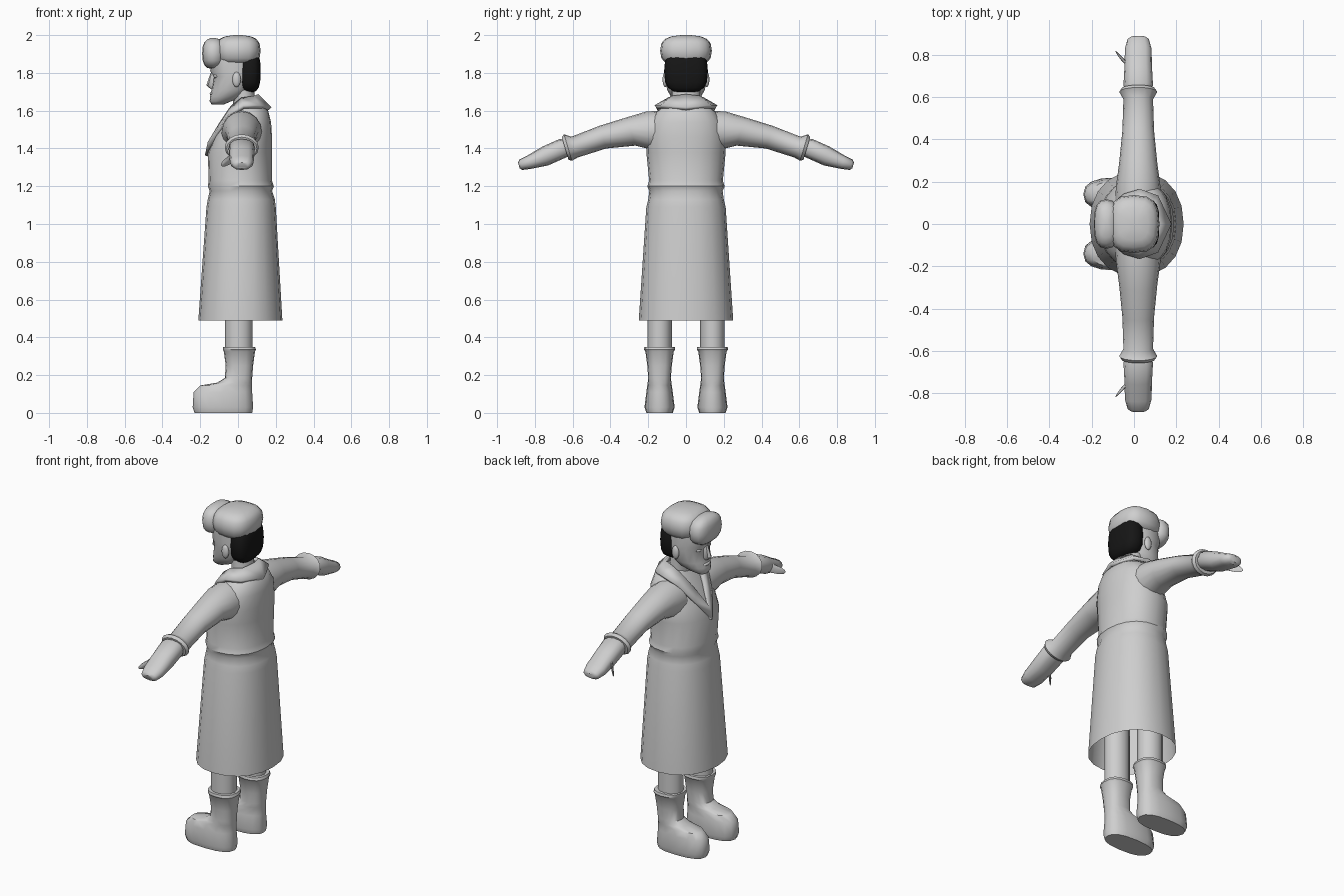
import bpy, bmesh, math
from mathutils import Vector

cube = bpy.data.objects.get("Cube")
if cube:
    bpy.data.objects.remove(cube, do_unlink=True)


def material(name, value):
    mat = bpy.data.materials.new(name)
    mat.use_nodes = True
    colour = (value, value, value, 1)
    mat.diffuse_color = colour
    mat.node_tree.nodes["Principled BSDF"].inputs["Base Color"].default_value = colour
    return mat


GREY = material("plain grey", .62)
BLACK = material("hair black", .008)


def finish(name, bm, mat=GREY, mirror=False, angle=40):
    """Turn a bmesh into a smooth shaded object, mirrored across y if asked."""
    bmesh.ops.recalc_face_normals(bm, faces=bm.faces)
    mesh = bpy.data.meshes.new(name)
    bm.to_mesh(mesh)
    bm.free()
    mesh.materials.append(mat)
    for polygon in mesh.polygons:
        polygon.use_smooth = True
    mesh.set_sharp_from_angle(angle=math.radians(angle))
    ob = bpy.data.objects.new(name, mesh)
    bpy.context.collection.objects.link(ob)
    if mirror:
        modifier = ob.modifiers.new("Mirror", "MIRROR")
        modifier.use_axis = (False, True, False)
    return ob


def power(value, exponent):
    return math.copysign(abs(value) ** (2 / exponent), value)


def loft(name, rings, sides=16, exponent=2, open_start=False, **options):
    """Skin rings given as (centre, half axis u, half axis v)."""
    bm = bmesh.new()
    loops = []
    for centre, u, v in rings:
        angles = [math.tau * i / sides for i in range(sides)]
        loops.append([bm.verts.new(centre + u * power(math.cos(a), exponent)
                                   + v * power(math.sin(a), exponent)) for a in angles])
    for lower, upper in zip(loops, loops[1:]):
        for i in range(sides):
            j = (i + 1) % sides
            bm.faces.new((lower[i], lower[j], upper[j], upper[i]))
    if not open_start:
        bm.faces.new(loops[0])
    bm.faces.new(loops[-1])
    return finish(name, bm, **options)


def level(z, front, back, half, y=0):
    """Horizontal ring between a front and a back x."""
    return (Vector(((front + back) / 2, y, z)), Vector(((back - front) / 2, 0, 0)),
            Vector((0, half, 0)))


def across(y, z, height, width):
    """Ring across the sloping arm, leaning outwards at the top."""
    return Vector((.02, y, z)), Vector((width, 0, 0)), Vector((0, .3, 1)) * height


def puff(name, front, back, bottom, top, half, y=0, exponent=2, **options):
    """Rounded block filling the given bounds."""
    middle, reach = (front + back) / 2, (back - front) / 2
    rings = []
    for step in range(-4, 5):
        a = math.radians(step * 21)
        k = power(math.cos(a), exponent)
        z = (bottom + top) / 2 + power(math.sin(a), exponent) * (top - bottom) / 2
        rings.append(level(z, middle - reach * k, middle + reach * k, half * k, y))
    return loft(name, rings, exponent=exponent, angle=60, **options)


# Coat: open skirt, pinched waist, chest sloping back to the neck
coat_rings = [
    (.49, -.21, .235, .25), (1.09, -.167, .2, .21), (1.13, -.16, .195, .2),
    (1.175, -.15, .18, .194), (1.2, -.16, .19, .205), (1.23, -.155, .18, .195),
    (1.38, -.16, .18, .21), (1.46, -.125, .18, .21), (1.54, -.08, .175, .19),
    (1.6, -.04, .16, .15), (1.635, -.015, .125, .1)]
loft("coat", [level(*ring) for ring in coat_rings], sides=20, exponent=2.2, open_start=True)

# Sleeves with flared cuffs
sleeve_rings = [
    (.1, 1.48, .12, .11), (.18, 1.49, .105, .105), (.29, 1.49, .075, .09),
    (.44, 1.46, .06, .075), (.59, 1.407, .055, .07), (.625, 1.405, .07, .09),
    (.64, 1.4, .06, .08)]
loft("sleeves", [across(*ring) for ring in sleeve_rings], mirror=True)

# Mittens and thumbs
mitten_rings = [
    (.62, 1.405, .04, .055), (.655, 1.4, .05, .07), (.745, 1.36, .05, .065),
    (.83, 1.327, .035, .063), (.875, 1.313, .027, .05), (.885, 1.31, .015, .035)]
loft("mittens", [across(*ring) for ring in mitten_rings], sides=12, exponent=2.4, mirror=True)
base, tip = Vector((-.01, .73, 1.36)), Vector((-.085, .81, 1.315))
thumb_rings = [(base.lerp(tip, t), Vector((r / 2, -r, 0)), Vector((0, 0, r)))
               for t, r in ((0, .03), (.8, .02), (1, .01))]
loft("thumbs", thumb_rings, sides=8, mirror=True)

# Shawl collar: a strip around the neck meeting in a V at the front
outer = [(.17, 0, 1.61), (.11, .13, 1.62), (.03, .16, 1.62),
         (-.04, .14, 1.58), (-.11, .08, 1.48), (-.165, 0, 1.36)]
inner = [(.1, 0, 1.68), (.08, .07, 1.67), (.02, .09, 1.66),
         (-.03, .08, 1.62), (-.09, .04, 1.53), (-.15, 0, 1.43)]
bm = bmesh.new()
low, high = [[bm.verts.new(point) for point in row] for row in (outer, inner)]
for i in range(len(low) - 1):
    bm.faces.new((low[i], low[i + 1], high[i + 1], high[i]))
collar = finish("shawl_collar", bm, mirror=True)
thickness = collar.modifiers.new("Thickness", "SOLIDIFY")
thickness.thickness = .022
thickness.offset = 0

# Trouser legs and boots
leg_y = .14
loft("trouser_legs", [level(z, -.07, .077, .065, leg_y) for z in (.3, .95)],
     sides=12, mirror=True)
boot_rings = [
    (0, -.23, .075, .07), (.03, -.24, .08, .08), (.11, -.235, .075, .07),
    (.145, -.2, .075, .065), (.16, -.11, .075, .063), (.185, -.07, .075, .06),
    (.25, -.065, .08, .065), (.325, -.075, .09, .075), (.335, -.08, .095, .083),
    (.35, -.08, .09, .08)]
loft("boots", [level(*ring, leg_y) for ring in boot_rings], exponent=2.5, mirror=True)

# Neck and head
loft("neck", [level(1.55, -.03, .12, .085), level(1.66, -.025, .09, .075),
              level(1.76, -.05, .08, .075)], sides=12)
head_rings = [
    (1.633, -.14, -.075, .035), (1.65, -.15, -.035, .06), (1.675, -.148, .03, .08),
    (1.71, -.14, .06, .1), (1.78, -.13, .095, .11), (1.81, -.147, .1, .112),
    (1.88, -.145, .1, .11)]
loft("head", [level(*ring) for ring in head_rings], exponent=2.2, angle=60)

# Face details
loft("nose", [level(1.715, -.145, -.11, .016), level(1.735, -.168, -.1, .024),
              level(1.8, -.145, -.11, .012)], sides=8)
puff("lips", -.15, -.12, 1.68, 1.7, .035)
puff("eyes", -.13, -.1, 1.773, 1.793, .02, y=.045, mirror=True)
puff("ears", -.03, .015, 1.725, 1.805, .014, y=.11, mirror=True)

# Hair at the back of the head
puff("hair", 0, .12, 1.695, 1.92, .116, exponent=3, mat=BLACK)

# Fur hat: crown and turned up front flap
puff("hat_crown", -.12, .12, 1.835, 2, .137, exponent=2.8)
puff("hat_front_flap", -.19, -.07, 1.82, 1.985, .117, exponent=2.6)
